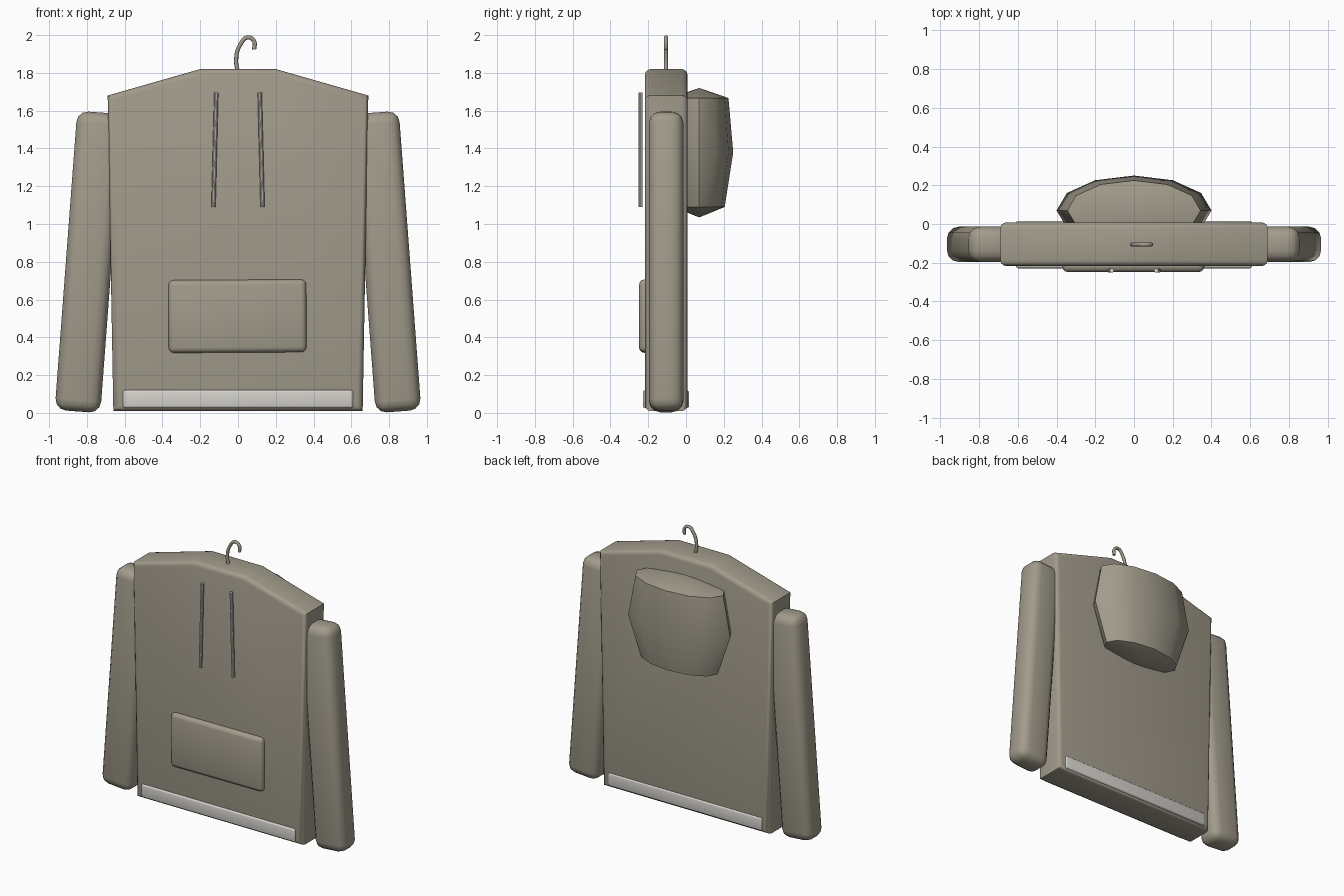
import bpy, bmesh, math
from mathutils import Matrix, Vector

if "Cube" in bpy.data.objects:
    bpy.data.objects.remove(bpy.data.objects["Cube"])


def material(name, rgb):
    m = bpy.data.materials.new(name)
    m.diffuse_color = (*rgb, 1)
    m.use_nodes = True
    m.node_tree.nodes["Principled BSDF"].inputs["Base Color"].default_value = m.diffuse_color
    return m


CLOTH = material("olive grey cloth", (0.36, 0.33, 0.26))
TRIM = material("pale grey trim", (0.66, 0.64, 0.60))


def finish(bm, name, mat, angle=35):
    bmesh.ops.recalc_face_normals(bm, faces=bm.faces)
    me = bpy.data.meshes.new(name)
    bm.to_mesh(me)
    bm.free()
    me.materials.append(mat)
    ob = bpy.data.objects.new(name, me)
    bpy.context.collection.objects.link(ob)
    bpy.ops.object.select_all(action='DESELECT')
    ob.select_set(True)
    bpy.context.view_layer.objects.active = ob
    bpy.ops.object.shade_smooth_by_angle(angle=math.radians(angle))
    return ob


def rounded_box(name, centre, size, radius, mat, tilt=0.0):
    bm = bmesh.new()
    bmesh.ops.create_cube(bm, size=1)
    bmesh.ops.scale(bm, vec=size, verts=bm.verts)
    bmesh.ops.bevel(bm, geom=bm.edges[:], offset=radius, segments=3,
                    profile=0.5, affect='EDGES')
    bmesh.ops.transform(bm, verts=bm.verts, matrix=Matrix.Translation(centre)
                        @ Matrix.Rotation(tilt, 4, 'Y'))
    return finish(bm, name, mat)


# Torso: sloped-shoulder outline extruded through y, front and back rims rounded
outline = [(-0.66, 0.01), (0.66, 0.01), (0.69, 1.68),
           (0.2, 1.82), (-0.2, 1.82), (-0.69, 1.68)]
Y_FRONT, Y_BACK = -0.217, 0.008
bm = bmesh.new()
front = bm.faces.new([bm.verts.new((x, Y_FRONT, z)) for x, z in outline])
ext = bmesh.ops.extrude_face_region(bm, geom=[front], use_keep_orig=True)
bmesh.ops.translate(bm, vec=(0, Y_BACK - Y_FRONT, 0),
                    verts=[g for g in ext["geom"] if isinstance(g, bmesh.types.BMVert)])
rims = [e for e in bm.edges if abs(e.verts[0].co.y - e.verts[1].co.y) < 1e-4]
bmesh.ops.bevel(bm, geom=rims, offset=0.03, segments=3, profile=0.5, affect='EDGES')
finish(bm, "torso", CLOTH)

# Sleeves and drawstrings, mirrored left and right
for side, s in (("left", -1), ("right", 1)):
    rounded_box(side + "_sleeve", (s * 0.79, -0.105, 0.799),
                (0.242, 0.182, 1.587), 0.06, CLOTH, tilt=-s * 0.075)
    bm = bmesh.new()
    a, b = Vector((s * 0.115, -0.24, 1.695)), Vector((s * 0.13, -0.24, 1.09))
    bmesh.ops.create_cone(bm, cap_ends=True, segments=10, radius1=0.011,
                          radius2=0.011, depth=(a - b).length)
    bmesh.ops.transform(bm, verts=bm.verts, matrix=Matrix.Translation((a + b) / 2)
                        @ (a - b).to_track_quat('Z', 'Y').to_matrix().to_4x4())
    finish(bm, side + "_drawstring", TRIM)

# Front pocket and hem band
rounded_box("pocket", (-0.003, -0.218, 0.512), (0.73, 0.06, 0.385), 0.028, CLOTH, tilt=-0.006)
rounded_box("hem_band", (0, -0.106, 0.073), (1.22, 0.245, 0.094), 0.012, TRIM)

# Hood: twelve-sided puffed form with three rings and two poles
bm = bmesh.new()
CY, SEG = 0.07, 12
rings = []
for z, k in ((1.09, 0.75), (1.38, 1.0), (1.667, 0.86)):
    rings.append([bm.verts.new((0.4 * k * math.cos(i * math.tau / SEG),
                                CY + 0.18 * k * math.sin(i * math.tau / SEG), z))
                  for i in range(SEG)])
low, high = bm.verts.new((0, CY, 1.035)), bm.verts.new((0, CY, 1.72))
for i in range(SEG):
    j = (i + 1) % SEG
    bm.faces.new((low, rings[0][j], rings[0][i]))
    bm.faces.new((high, rings[2][i], rings[2][j]))
    for r, t in zip(rings, rings[1:]):
        bm.faces.new((r[i], r[j], t[j], t[i]))
finish(bm, "hood", CLOTH, 40)

# Hanger hook: bent wire rising from the collar
cu = bpy.data.curves.new("hanger_hook", 'CURVE')
cu.dimensions = '3D'
cu.bevel_depth = 0.011
cu.bevel_resolution = 2
cu.use_fill_caps = True
path = [(0.0, 1.80), (-0.01, 1.87), (0.012, 1.95), (0.052, 1.988), (0.085, 1.968), (0.086, 1.925)]
sp = cu.splines.new('BEZIER')
sp.bezier_points.add(len(path) - 1)
for p, (x, z) in zip(sp.bezier_points, path):
    p.co = (x, -0.106, z)
    p.handle_left_type = p.handle_right_type = 'AUTO'
sp.resolution_u = 6
cu.materials.append(CLOTH)
bpy.context.collection.objects.link(bpy.data.objects.new("hanger_hook", cu))
